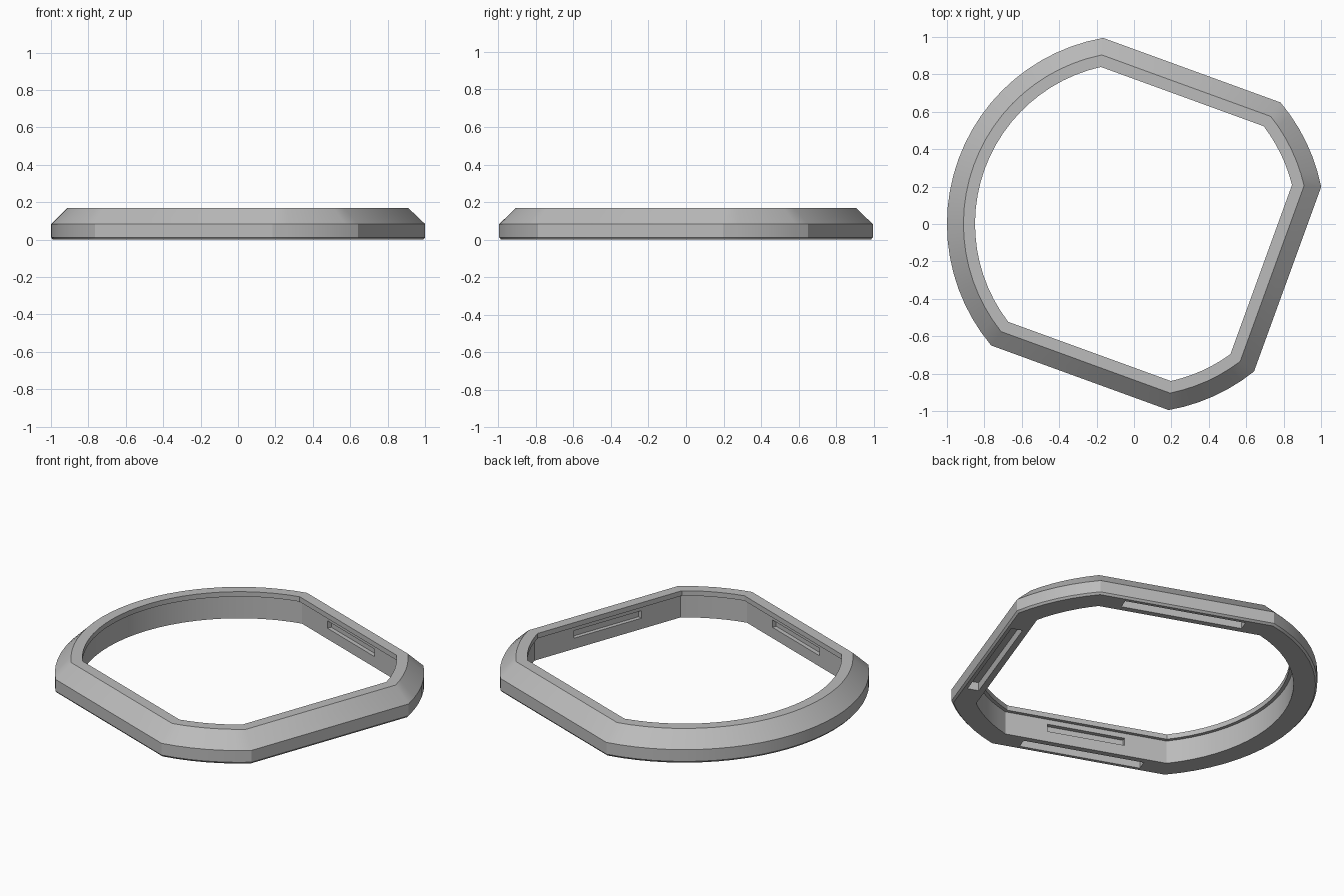
import bpy, bmesh, math
from mathutils import Vector

if "Cube" in bpy.data.objects:
    bpy.data.objects.remove(bpy.data.objects["Cube"])

RADIUS = 1.0102
CENTRE = Vector((0.0102, 0, 0))
# flat sides: direction in degrees, distance from the centre
FLATS = [(-20, 0.863), (70, 0.875), (250, 0.875)]
ARC_STEPS = [6, 24, 6]
# cross-section: inset from the outer edge, height
PROFILE = [(0.01, 0), (0, 0.012), (0, 0.083), (0.088, 0.17), (0.15, 0.17),
           (0.15, 0.14), (0.13, 0.14), (0.13, 0)]

grey = bpy.data.materials.new("plain_grey")
grey.use_nodes = True
colour = (0.5, 0.5, 0.5, 1)
grey.diffuse_color = colour
grey.node_tree.nodes["Principled BSDF"].inputs["Base Color"].default_value = colour


def outline(inset, z):
    """Three arcs joined by the three flats, offset inward by inset."""
    r = RADIUS - inset
    half = [math.acos((d - inset) / r) for _, d in FLATS]
    points = []
    for i, steps in enumerate(ARC_STEPS):
        j = (i + 1) % 3
        start = math.radians(FLATS[i][0]) + half[i]
        end = math.radians(FLATS[j][0] + (360 if j == 0 else 0)) - half[j]
        for k in range(steps + 1):
            a = start + (end - start) * k / steps
            points.append(CENTRE + Vector((r * math.cos(a), r * math.sin(a), z)))
    return points


# ring body: sweep the cross-section around the outline
bm = bmesh.new()
loops = [[bm.verts.new(p) for p in outline(*section)] for section in PROFILE]
for i, low in enumerate(loops):
    high = loops[(i + 1) % len(loops)]
    for k in range(len(low)):
        n = (k + 1) % len(low)
        bm.faces.new((low[k], low[n], high[n], high[k]))
bmesh.ops.recalc_face_normals(bm, faces=bm.faces)
mesh = bpy.data.meshes.new("ring_body")
bm.to_mesh(mesh)
bm.free()
mesh.materials.append(grey)
ring = bpy.data.objects.new("ring_body", mesh)
bpy.context.collection.objects.link(ring)


def cut_pocket(name, angle, dist, inset_range, length, z_range):
    """Cut a box-shaped pocket into one flat side."""
    a = math.radians(angle)
    near, far = inset_range
    low, high = z_range
    out = Vector((math.cos(a), math.sin(a), 0))
    place = CENTRE + out * (dist - (near + far) / 2) + Vector((0, 0, (low + high) / 2))
    bpy.ops.mesh.primitive_cube_add(size=1, location=place, rotation=(0, 0, a))
    cutter = bpy.context.object
    cutter.name = name
    cutter.scale = (far - near, length, high - low)
    cutter.hide_render = True
    cutter.data.materials.append(grey)
    mod = ring.modifiers.new(name, 'BOOLEAN')
    mod.operation = 'DIFFERENCE'
    mod.solver = 'EXACT'
    mod.object = cutter
    bpy.context.view_layer.update()
    bpy.context.view_layer.objects.active = ring
    bpy.ops.object.modifier_apply(modifier=mod.name)
    bpy.data.objects.remove(cutter)


# grooves under each flat, and slots in its inner wall
for angle, dist in FLATS:
    cut_pocket("groove_cutter", angle, dist, (0.03, 0.095), 0.7, (-0.05, 0.05))
    cut_pocket("slot_cutter", angle, dist, (0.105, 0.14), 0.45, (0.065, 0.11))

bpy.ops.object.select_all(action='DESELECT')
ring.select_set(True)
bpy.context.view_layer.objects.active = ring
bpy.ops.object.shade_smooth_by_angle(angle=math.radians(29))
